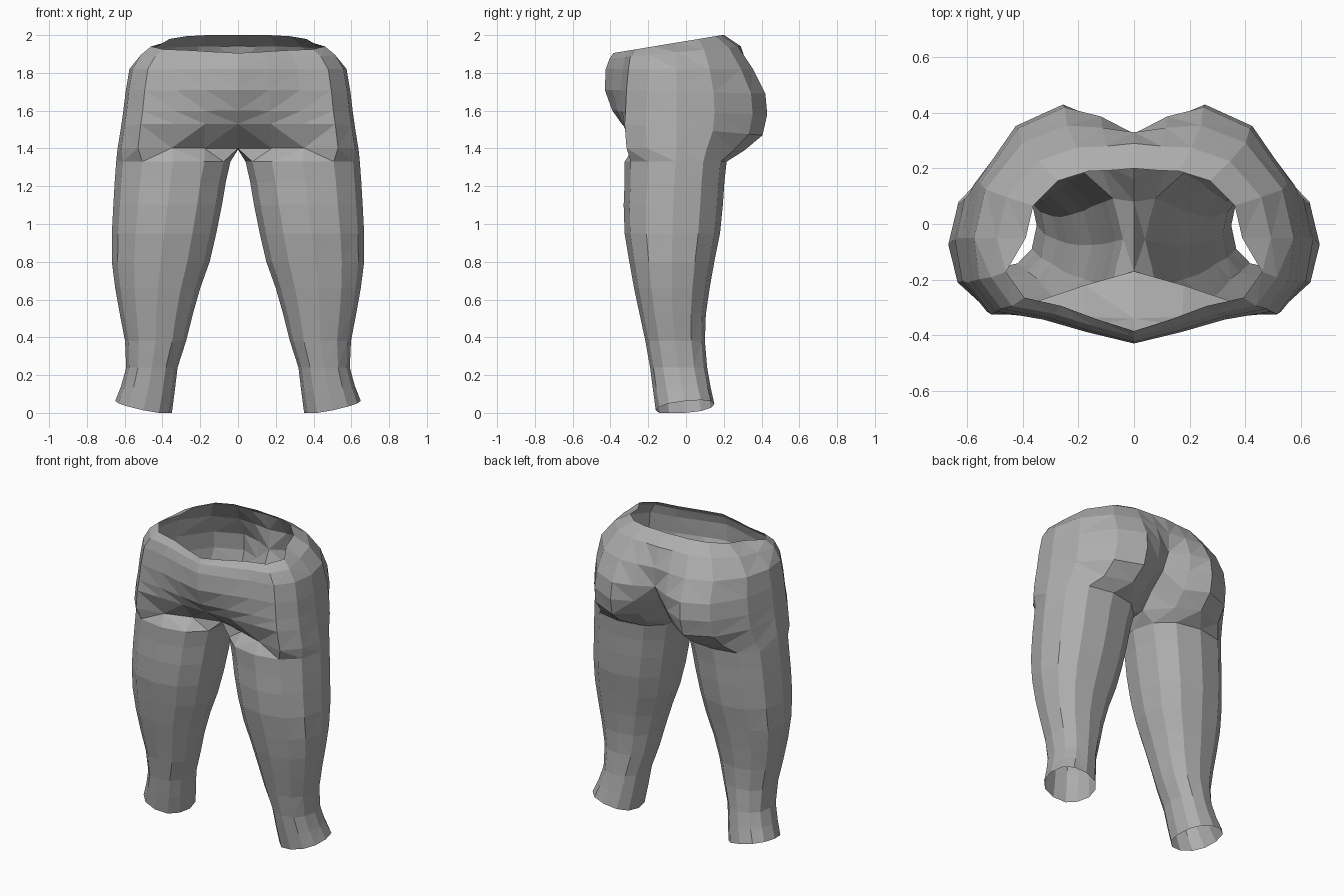
import bpy, bmesh
from math import sin, cos, radians, copysign

old = bpy.data.objects.get("Cube")
if old:
    bpy.data.objects.remove(old)

# Plain grey cloth
cloth = bpy.data.materials.new("grey_cloth")
cloth.use_nodes = True
grey = (0.42, 0.42, 0.42, 1)
cloth.diffuse_color = grey
cloth.node_tree.nodes["Principled BSDF"].inputs["Base Color"].default_value = grey

SIDES = 12


def mix(a, b, t):
    return a + (b - a) * t


def leg_ring(z, x_in, x_out, y_front, y_back, tilt=0):
    """Slightly squared oval, starting at the inner front and passing the outer side."""
    ring = []
    for i in range(SIDES):
        a = radians(30 * (i - 5))
        u, v = (copysign(abs(f(a)) ** 0.88, f(a)) for f in (cos, sin))
        ring.append((mix(x_in, x_out, (u + 1) / 2), mix(y_front, y_back, (v + 1) / 2),
                     max(0, z + tilt * (u + 0.5 * v))))
    return ring


def hip_ring(z_front, z_back, width, belly, hip, seat, cleft, narrow=1):
    """Half a waist section; its last points lie on the mirror plane."""
    xs = [0, .28, .55, .83, .97, narrow, .93 * narrow, .7 * narrow, .42 * narrow, .2 * narrow, 0, 0]
    ys = [belly, mix(belly, hip, .35), mix(belly, hip, .75), hip, hip * .65, -.05,
          seat * .35, seat * .82, seat, mix(seat, cleft, .35), cleft, (belly + cleft) / 2]
    return [(x * width, y, mix(z_front, z_back, (y - belly) / (seat - belly)))
            for x, y in zip(xs, ys)]


# Sections from the cuff up to the waist opening
rings = [leg_ring(*r) for r in (
    (.03, .35, .65, -.16, .15, .033),
    (.13, .335, .618, -.175, .13, .015),
    (.24, .32, .592, -.19, .112),
    (.38, .275, .598, -.215, .10),
    (.52, .24, .625, -.245, .105),
    (.66, .20, .65, -.275, .125),
    (.80, .15, .668, -.30, .15),
    (.95, .115, .668, -.325, .18),
    (1.1, .085, .66, -.33, .195),
    (1.22, .065, .653, -.325, .203),
    (1.33, .04, .645, -.325, .215))]
rings += [hip_ring(*r) for r in (
    (1.40, 1.39, .638, -.17, -.315, .31, .08),
    (1.53, 1.47, .62, -.34, -.325, .405, .16),
    (1.60, 1.58, .608, -.39, -.32, .43, .27),
    (1.71, 1.69, .595, -.43, -.315, .42, .325),
    (1.82, 1.82, .575, -.425, -.305, .355, .33),
    (1.875, 1.94, .53, -.405, -.295, .275, .29, .93),
    (1.905, 2.0, .475, -.385, -.265, .19, .20, .82))]

# Skin the left half, leaving the centre plane open
bm = bmesh.new()
loops = [[bm.verts.new(p) for p in ring] for ring in rings]
for low, high in zip(loops, loops[1:]):
    for i in range(SIDES):
        j = (i + 1) % SIDES
        quad = (low[i], low[j], high[j], high[i])
        if any(v.co.x > .001 for v in quad):
            bm.faces.new(quad)
bmesh.ops.delete(bm, geom=[v for v in bm.verts if not v.link_faces], context="VERTS")

# Mirror to the right half and weld the centre seam
bmesh.ops.mirror(bm, geom=bm.verts[:] + bm.edges[:] + bm.faces[:], axis="X", merge_dist=.001)
bmesh.ops.remove_doubles(bm, verts=bm.verts[:], dist=.0005)
bmesh.ops.recalc_face_normals(bm, faces=bm.faces[:])
bmesh.ops.triangulate(bm, faces=bm.faces[:], quad_method="SHORT_EDGE")

mesh = bpy.data.meshes.new("trousers")
bm.to_mesh(mesh)
bm.free()
mesh.materials.append(cloth)
bpy.context.scene.collection.objects.link(bpy.data.objects.new("trousers", mesh))
